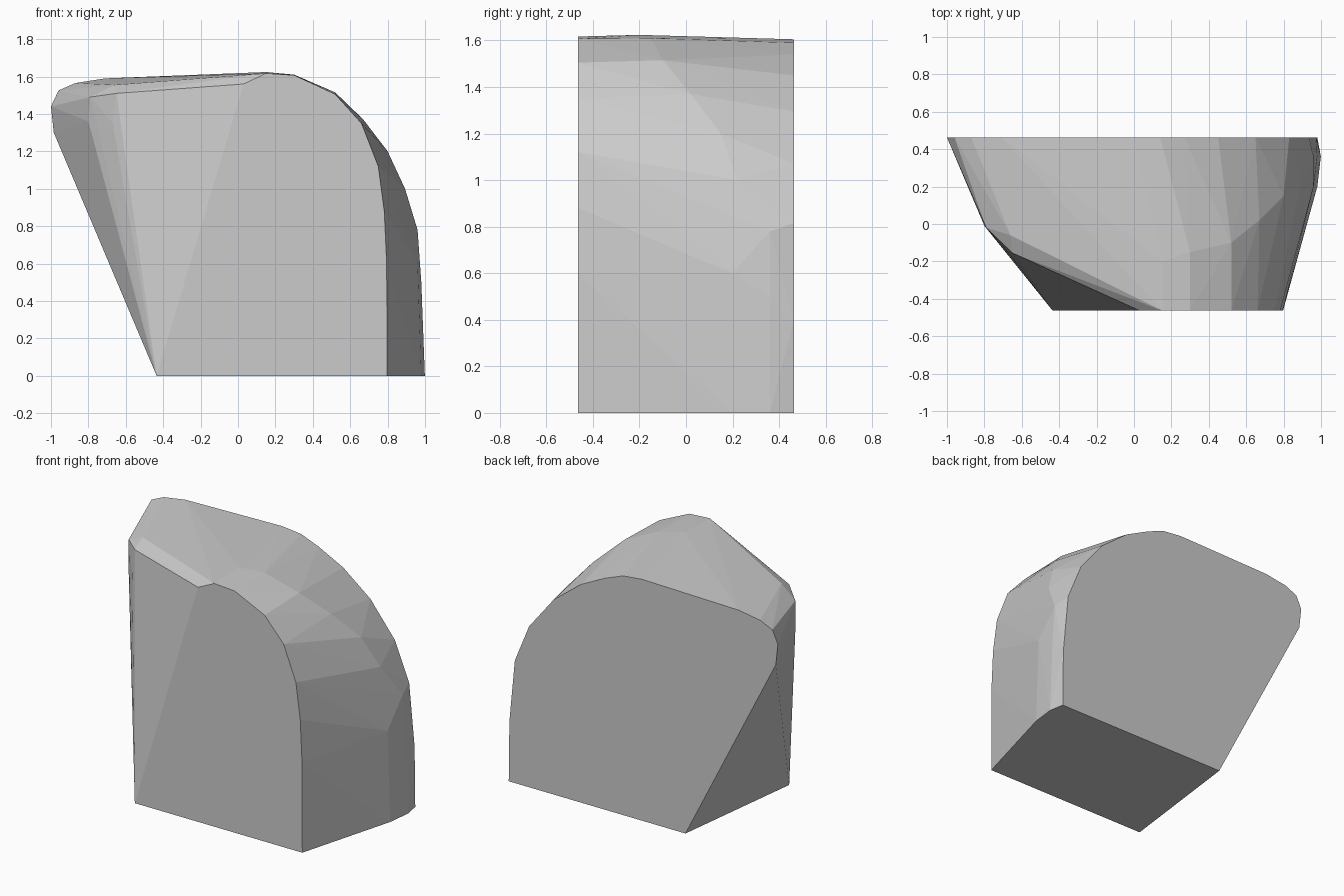
import bpy, bmesh

# front face outline (x, z) at y = -0.46
front = [(-0.435, 0), (0.03, 1.56), (0.15, 1.617), (0.3, 1.607), (0.52, 1.505),
         (0.66, 1.35), (0.75, 1.12), (0.782, 0.88), (0.795, 0.6), (0.797, 0)]
# back face outline (x, z) at y = 0.46
back = [(-0.32, 0), (-0.985, 1.3), (-1, 1.44), (-0.96, 1.525), (-0.87, 1.565),
        (-0.71, 1.59), (0.0, 1.605), (0.14, 1.59), (0.27, 1.54), (0.45, 1.45),
        (0.65, 1.295), (0.83, 1.07), (0.935, 0.815), (0.975, 0.4), (0.98, 0)]
# swelling of the curved right and top side (x, y, z)
bulge = [(0.98, 0.2, 0), (0.999, 0.36, 0), (0.98, 0.36, 0.5), (0.96, 0.36, 0.78),
         (0.96, 0.2, 0.6), (0.893, 0.22, 1.0), (0.8, 0.15, 1.2), (0.67, 0.02, 1.37),
         (0.52, -0.1, 1.515), (0.3, -0.15, 1.61), (0.15, -0.2, 1.624)]
# blunt corner on the left side (x, y, z)
corner = [(-0.8, -0.01, 1.36), (-0.79, -0.02, 1.49), (-0.66, -0.06, 1.555),
          (-0.67, -0.155, 1.35), (-0.65, -0.155, 1.51)]

points = [(x, -0.463, z) for x, z in front] + [(x, 0.463, z) for x, z in back]
points += bulge + corner

# faceted stone block wrapped around the outlines
bm = bmesh.new()
for p in points:
    bm.verts.new(p)
bmesh.ops.convex_hull(bm, input=bm.verts[:])
bmesh.ops.delete(bm, geom=[v for v in bm.verts if not v.link_faces], context='VERTS')
bmesh.ops.dissolve_limit(bm, angle_limit=0.01, verts=bm.verts[:], edges=bm.edges[:])
bmesh.ops.recalc_face_normals(bm, faces=bm.faces[:])

mesh = bpy.data.meshes.new("faceted_block")
bm.to_mesh(mesh)
bm.free()
block = bpy.data.objects.new("faceted_block", mesh)
bpy.context.collection.objects.link(block)
